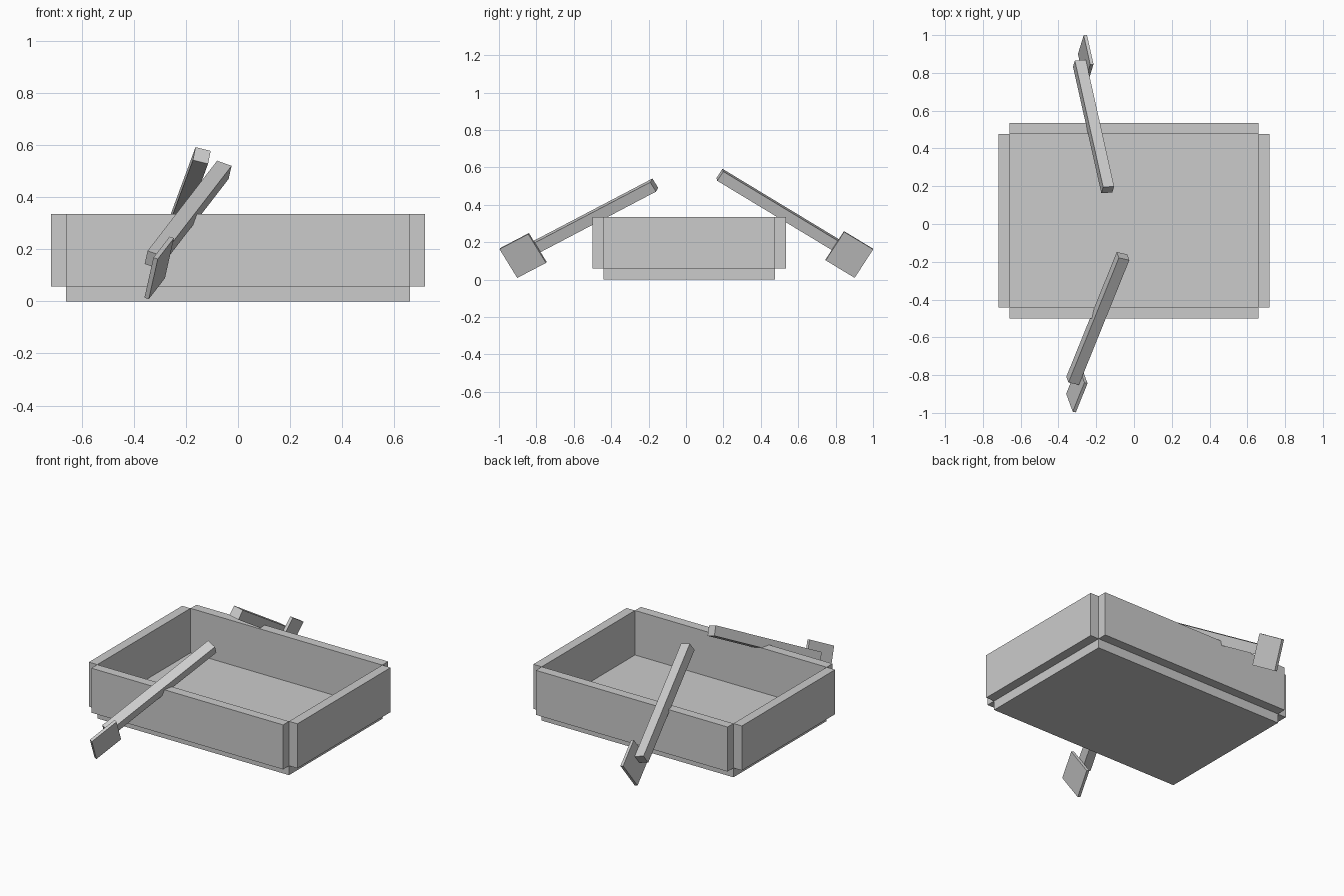
import bpy
from mathutils import Vector, Matrix

cube = bpy.data.objects.get("Cube")
if cube:
    bpy.data.objects.remove(cube, do_unlink=True)

grey = bpy.data.materials.new("plain_grey")
grey.use_nodes = True
GREY = (0.6, 0.6, 0.6, 1)
grey.diffuse_color = GREY
grey.node_tree.nodes["Principled BSDF"].inputs["Base Color"].default_value = GREY


def box(name, size, frame):
    """Box of the given size, placed by a 4x4 frame."""
    bpy.ops.mesh.primitive_cube_add(size=1)
    ob = bpy.context.object
    ob.name = name
    ob.data.transform(frame @ Matrix.Diagonal((*size, 1)))
    ob.data.materials.append(grey)
    return ob


def plank(name, low, high):
    """Upright box between two corners."""
    low, high = Vector(low), Vector(high)
    return box(name, high - low, Matrix.Translation((low + high) / 2))


# Hull: floor with four walls standing outside its edges
X, T, TOP = 0.66, 0.058, 0.335
FRONT, BACK = -0.441, 0.476
plank("floor", (-X, FRONT, 0), (X, BACK, T))
plank("front_wall", (-X, FRONT - T, T), (X, FRONT, TOP))
plank("back_wall", (-X, BACK, T), (X, BACK + T, TOP))
plank("right_wall", (-X - T, FRONT, T), (-X, BACK, TOP))
plank("left_wall", (X, FRONT, T), (X + T, BACK, TOP))


def oar(name, grip, tip, side, reach):
    """Square shaft from grip to tip, with a thin blade on its +x side."""
    grip, tip = Vector(grip), Vector(tip)
    along = (tip - grip).normalized()
    side = Vector(side)
    side = (side - along * side.dot(along)).normalized()
    turn = Matrix((side, along, side.cross(along))).transposed().to_4x4()
    shaft, blade, thin = 0.06, 0.184, 0.018
    box(name + "_shaft", (shaft, (tip - grip).length, shaft),
        Matrix.Translation((grip + tip) / 2) @ turn)
    middle = tip + along * reach + side * (shaft + thin) / 2
    box(name + "_blade", (thin, blade, blade), Matrix.Translation(middle) @ turn)


# Oars, leaning over the front and back walls
oar("front_oar", (-0.058, -0.17, 0.505), (-0.325, -0.83, 0.159), (0.93, -0.18, -0.32), 0.04)
oar("back_oar", (-0.139, 0.181, 0.56), (-0.289, 0.851, 0.155), (0.96, 0.09, -0.25), 0.023)
